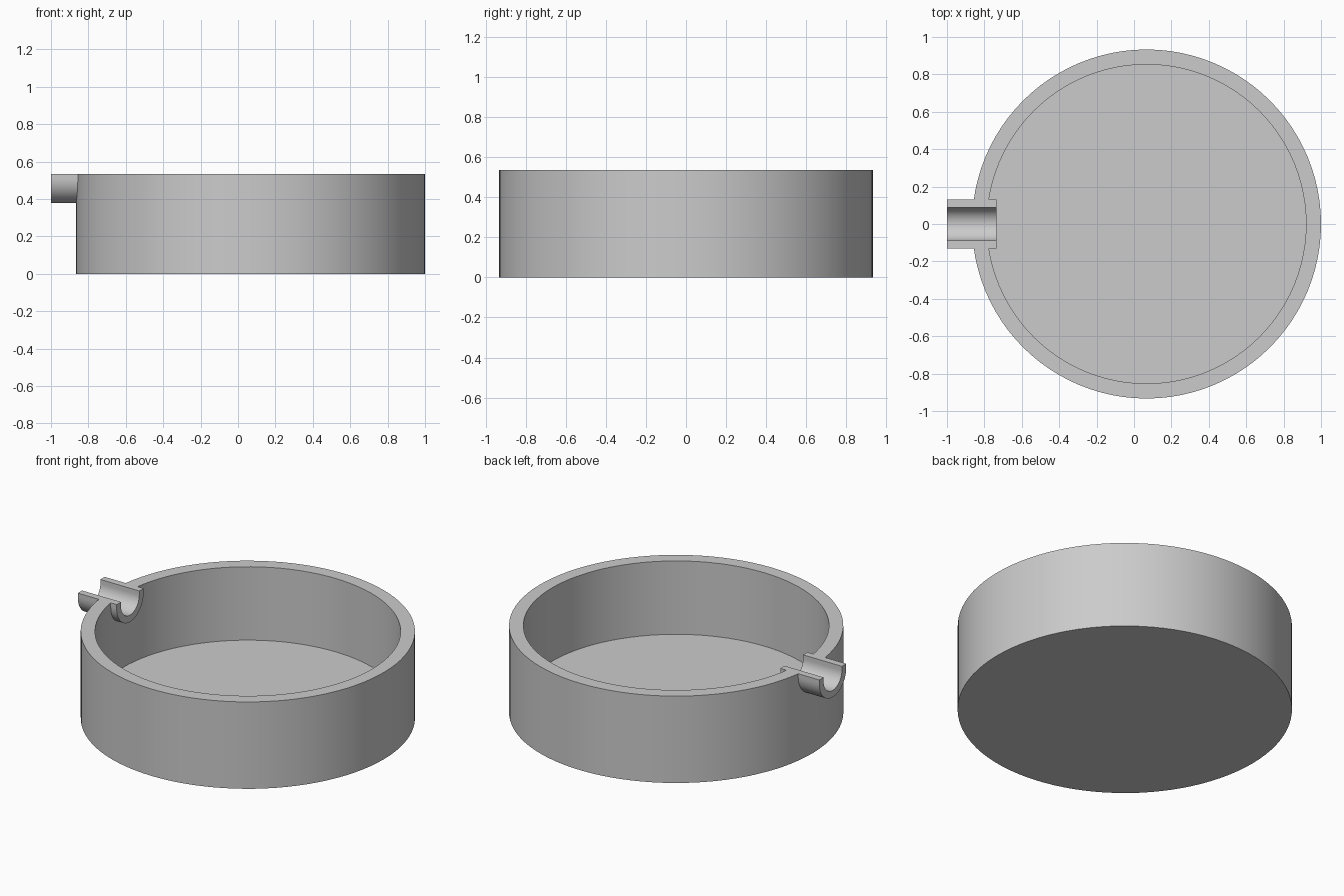
import bpy, bmesh, math
from mathutils import Matrix

cube = bpy.data.objects.get("Cube")
if cube:
    bpy.data.objects.remove(cube, do_unlink=True)

HEIGHT = 0.535
CENTRE_X = 0.067
SPOUT_Z = 0.51          # centre of the spout's round bottom

grey = bpy.data.materials.new("plain grey")
grey.use_nodes = True
colour = (0.6, 0.6, 0.6, 1)
grey.diffuse_color = colour
grey.node_tree.nodes["Principled BSDF"].inputs["Base Color"].default_value = colour


def make_object(name, bm):
    bmesh.ops.recalc_face_normals(bm, faces=bm.faces)
    mesh = bpy.data.meshes.new(name)
    bm.to_mesh(mesh)
    bm.free()
    mesh.materials.append(grey)
    obj = bpy.data.objects.new(name, mesh)
    bpy.context.collection.objects.link(obj)
    return obj


def cylinder(name, radius, bottom, top):
    bm = bmesh.new()
    place = Matrix.Translation((CENTRE_X, 0, (bottom + top) / 2))
    bmesh.ops.create_cone(bm, cap_ends=True, segments=96, radius1=radius,
                          radius2=radius, depth=top - bottom, matrix=place)
    return make_object(name, bm)


def trough(name, radius, x0, x1, top):
    """Solid bar along x with a U-shaped cross-section."""
    bm = bmesh.new()
    steps = 32
    arc = [math.pi * (1 + i / steps) for i in range(steps + 1)]
    profile = [(-radius, top)]
    profile += [(radius * math.cos(a), SPOUT_Z + radius * math.sin(a)) for a in arc]
    profile += [(radius, top)]
    face = bm.faces.new([bm.verts.new((x0, y, z)) for y, z in profile])
    out = bmesh.ops.extrude_face_region(bm, geom=[face], use_keep_orig=True)
    moved = [v for v in out["geom"] if isinstance(v, bmesh.types.BMVert)]
    bmesh.ops.translate(bm, vec=(x1 - x0, 0, 0), verts=moved)
    return make_object(name, bm)


def combine(target, tool, operation):
    mod = target.modifiers.new(operation, "BOOLEAN")
    mod.operation = operation
    mod.solver = "EXACT"
    mod.object = tool
    bpy.context.view_layer.objects.active = target
    bpy.ops.object.modifier_apply(modifier=mod.name)
    bpy.data.objects.remove(tool, do_unlink=True)


# Round dish, hollowed from above
dish = cylinder("dish_with_spout", 0.933, 0, HEIGHT)
combine(dish, cylinder("hollow", 0.853, 0.083, 0.8), "DIFFERENCE")

# Pouring spout through the wall, with an open channel
combine(dish, trough("spout", 0.131, -1, -0.735, HEIGHT), "UNION")
combine(dish, trough("channel", 0.089, -1.1, -0.7, 0.7), "DIFFERENCE")

# Smooth round walls, sharp rims
bpy.ops.object.select_all(action="DESELECT")
dish.select_set(True)
bpy.context.view_layer.objects.active = dish
bpy.ops.object.shade_smooth_by_angle(angle=math.radians(30))
